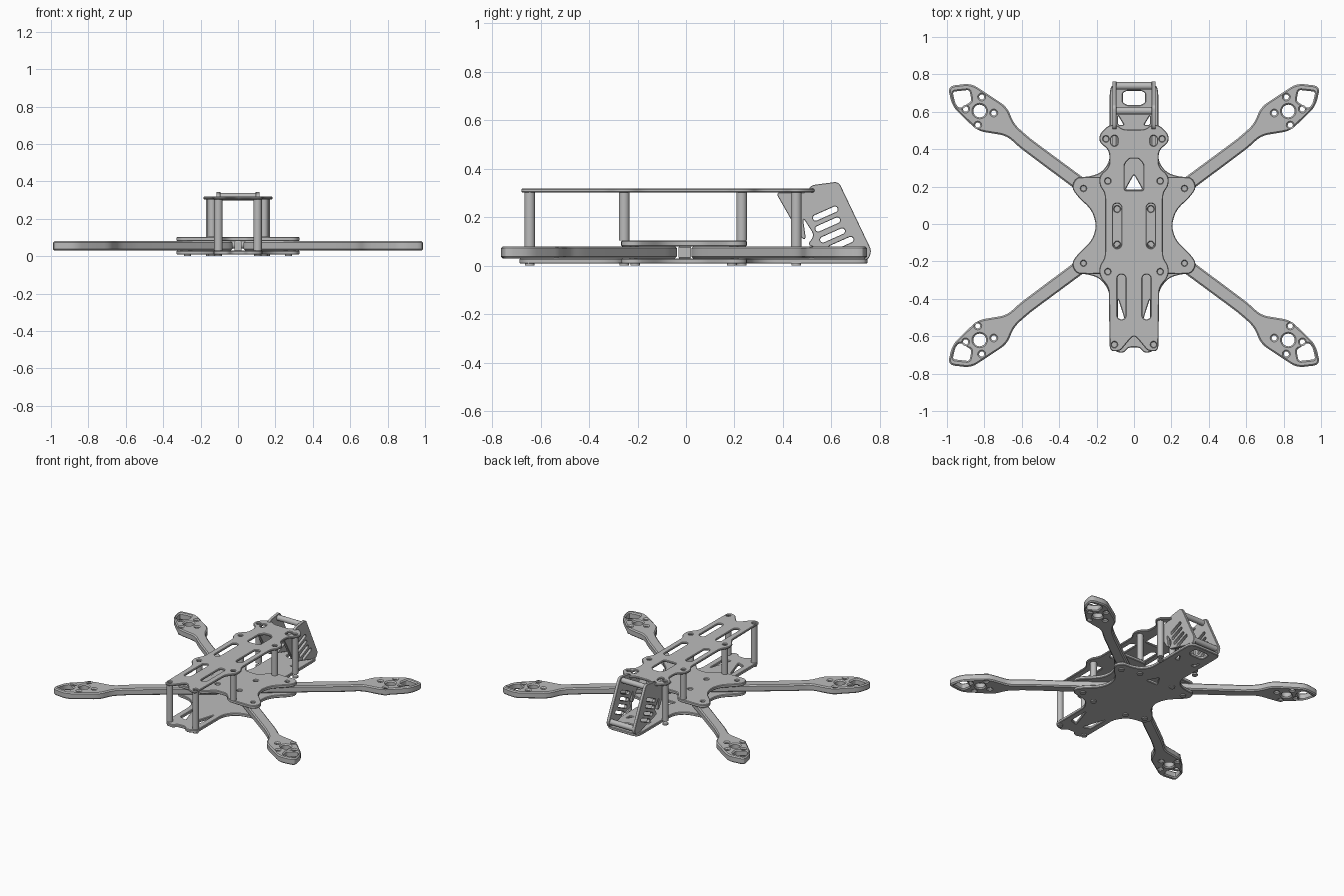
import bpy, bmesh, math
from mathutils import Vector, Matrix

cube = bpy.data.objects.get("Cube")
if cube:
    bpy.data.objects.remove(cube)

GREY = (0.5, 0.5, 0.5, 1)
grey = bpy.data.materials.new("frame_grey")
grey.use_nodes = True
grey.diffuse_color = GREY
grey.node_tree.nodes["Principled BSDF"].inputs["Base Color"].default_value = GREY


def finish(bm, name):
    bmesh.ops.recalc_face_normals(bm, faces=bm.faces[:])
    mesh = bpy.data.meshes.new(name)
    bm.to_mesh(mesh)
    bm.free()
    mesh.materials.append(grey)
    obj = bpy.data.objects.new(name, mesh)
    bpy.context.collection.objects.link(obj)
    bpy.ops.object.select_all(action='DESELECT')
    obj.select_set(True)
    bpy.context.view_layer.objects.active = obj
    bpy.ops.object.shade_smooth_by_angle(angle=math.radians(30))
    return obj


def rounded(points, radius, steps=4):
    """Replace each polygon corner by a small curve."""
    pts = [Vector(p) for p in points]
    out = []
    for i, p in enumerate(pts):
        a, b = pts[i - 1] - p, pts[(i + 1) % len(pts)] - p
        start = p + a.normalized() * min(radius, a.length * 0.45)
        end = p + b.normalized() * min(radius, b.length * 0.45)
        for k in range(steps + 1):
            t = k / steps
            out.append(start * (1 - t) ** 2 + p * 2 * t * (1 - t) + end * t * t)
    return out


def circle(x, y, r, n=20):
    return [Vector((x + r * math.cos(i * math.tau / n), y + r * math.sin(i * math.tau / n)))
            for i in range(n)]


def slot(x, y, width, length, angle=math.pi / 2):
    """Rounded slot centred on a point, long side along the angle."""
    r, half = width / 2, length / 2 - width / 2
    out = []
    for i in range(16):
        a = (i + 0.5) * math.tau / 16
        px = r * math.cos(a) + math.copysign(half, math.cos(a))
        py = r * math.sin(a)
        out.append(Vector((x + px * math.cos(angle) - py * math.sin(angle),
                           y + px * math.sin(angle) + py * math.cos(angle))))
    return out


def both(points):
    """A hole and its left-right mirror image."""
    return [points, [Vector((-p[0], p[1])) for p in points]]


def mirrored(half):
    """Close a half outline across the centre line."""
    return list(half) + [(-x, y) for x, y in reversed(half) if abs(x) > 1e-5]


def plate(name, outline, holes, z0, z1, bevel=0.004, matrix=None):
    """Flat plate with through holes and chamfered edges."""
    bm = bmesh.new()
    caps = {0: [], 3: []}
    for index, loop in enumerate([outline] + holes):
        loop = [Vector(p) for p in loop]
        n = len(loop)
        area = sum(loop[i - 1].cross(loop[i]) for i in range(n))
        if (area > 0) != (index == 0):
            loop.reverse()
        inset = []
        for i in range(n):
            d = (loop[(i + 1) % n] - loop[i - 1]).normalized()
            inset.append(loop[i] + Vector((-d.y, d.x)) * bevel)
        layers = [(inset, z0), (loop, z0 + bevel), (loop, z1 - bevel), (inset, z1)]
        rings = [[bm.verts.new((p.x, p.y, z)) for p in pts] for pts, z in layers]
        for low, high in zip(rings, rings[1:]):
            for i in range(n):
                bm.faces.new((low[i - 1], low[i], high[i], high[i - 1]))
        for k in caps:
            caps[k] += [bm.edges.get((rings[k][i - 1], rings[k][i])) for i in range(n)]
    for edges in caps.values():
        bmesh.ops.triangle_fill(bm, edges=edges, use_beauty=True)
    if matrix:
        bm.transform(matrix)
    return finish(bm, name)


def rod(name, start, end, r, n=20):
    start, end = Vector(start), Vector(end)
    d = end - start
    bm = bmesh.new()
    m = Matrix.Translation((start + end) / 2) @ d.to_track_quat('Z', 'Y').to_matrix().to_4x4()
    bmesh.ops.create_cone(bm, cap_ends=True, segments=n, radius1=r, radius2=r,
                          depth=d.length, matrix=m)
    return finish(bm, name)


# Four arms with motor mounts
arm = [(0.03, 0.03), (0.07, 0.03), (0.13, 0.055), (0.315, 0.195), (0.61, 0.415),
       (0.68, 0.48), (0.835, 0.505), (0.97, 0.635), (0.997, 0.745), (0.87, 0.76),
       (0.68, 0.635), (0.64, 0.54), (0.555, 0.465), (0.25, 0.24), (0.07, 0.11), (0.03, 0.07)]
window = [(0.97, 0.715), (0.88, 0.725), (0.868, 0.665), (0.93, 0.625), (0.955, 0.65)]
arm_holes = [rounded(window, 0.015), circle(0.825, 0.612, 0.034)]
for k in range(4):
    a = math.radians(8 + 90 * k)
    arm_holes.append(circle(0.825 + 0.076 * math.cos(a), 0.612 + 0.076 * math.sin(a), 0.014, 12))
for sx, side in ((1, "left"), (-1, "right")):
    for sy, end in ((1, "rear"), (-1, "front")):
        flip = lambda pts: [(sx * p[0], sy * p[1] - 0.008) for p in pts]
        plate(f"arm_{end}_{side}", flip(rounded(arm, 0.04)), [flip(h) for h in arm_holes],
              0.03, 0.08, 0.008)
plate("centre_key", [(0.02, -0.03), (0.02, 0.02), (-0.02, 0.02), (-0.02, -0.03)], [], 0.03, 0.08)

# Shared arm clamp edge, front to back
clamp = [(0.25, -0.268), (0.31, -0.265), (0.335, -0.21), (0.30, -0.16), (0.225, -0.09),
         (0.2, -0.01), (0.225, 0.075), (0.30, 0.145), (0.335, 0.195), (0.31, 0.25), (0.25, 0.252)]
clamp_holes = []
for y in (0.19, -0.21):
    clamp_holes += both(circle(0.27, y, 0.014, 12))

# Bottom plate
bottom = ([(0, -0.66), (0.03, -0.66), (0.055, -0.69), (0.09, -0.685), (0.13, -0.66), (0.13, -0.36),
           (0.18, -0.29)] + clamp +
          [(0.18, 0.27), (0.13, 0.33), (0.13, 0.72), (0.11, 0.75), (0, 0.75)])
bottom_holes = clamp_holes + [
    rounded([(-0.045, 0.185), (0.045, 0.185), (0, 0.265)], 0.01),
    rounded([(-0.06, 0.65), (-0.035, 0.635), (0.035, 0.635), (0.06, 0.65),
             (0.06, 0.7), (0.04, 0.712), (-0.04, 0.712), (-0.06, 0.7)], 0.01)]
bottom_holes += both(rounded([(0.085, -0.40), (0.085, -0.55), (0.03, -0.57)], 0.012))
bottom_holes += both(rounded([(0.085, 0.58), (0.085, 0.53), (0.055, 0.53)], 0.008))
plate("bottom_plate", rounded(mirrored(bottom), 0.04), bottom_holes, 0.008, 0.03)

# Middle plate over the arms
middle = ([(0, -0.2), (0.05, -0.2), (0.1, -0.265)] + clamp +
          [(0.1, 0.252), (0.06, 0.17), (0, 0.17)])
middle_holes = clamp_holes + both(circle(0.09, 0.08, 0.016)) + both(circle(0.09, -0.11, 0.016))
plate("middle_plate", rounded(mirrored(middle), 0.04), middle_holes, 0.08, 0.103)

# Standoff columns: x, y, foot height
posts = [("front", 0.105, -0.645, 0.03), ("mid_front", 0.14, -0.255, 0.103),
         ("mid_rear", 0.14, 0.23, 0.103), ("rear", 0.15, 0.455, 0.03)]

# Top plate
top = [(0, -0.59), (0.05, -0.65), (0.075, -0.68), (0.13, -0.68), (0.135, -0.34), (0.185, -0.28),
       (0.185, -0.225), (0.155, -0.18), (0.155, 0.165), (0.185, 0.205), (0.185, 0.26),
       (0.132, 0.305), (0.132, 0.395), (0.185, 0.435), (0.185, 0.48), (0.135, 0.53),
       (0.09, 0.53), (0.06, 0.505), (0, 0.505)]
top_holes = [rounded([(-0.05, 0.18), (0.05, 0.18), (0.05, 0.32), (0.025, 0.35),
                      (-0.025, 0.35), (-0.05, 0.32)], 0.012)]
for x, y, w, l in ((0.09, -0.01, 0.045, 0.24), (0.067, -0.39, 0.045, 0.24), (0.105, 0.445, 0.035, 0.055)):
    top_holes += both(slot(x, y, w, l))
for _, x, y, _ in posts:
    top_holes += both(circle(x, y, 0.015, 14))
plate("top_plate", rounded(mirrored(top), 0.03), top_holes, 0.303, 0.318)

for sx, side in ((1, "left"), (-1, "right")):
    for label, x, y, foot in posts:
        rod(f"standoff_{label}_{side}", (sx * x, y, foot), (sx * x, y, 0.304), 0.022)
        rod(f"bolt_head_{label}_{side}", (sx * x, y, 0), (sx * x, y, 0.01), 0.02)
    for y in (0.19, -0.21):
        rod(f"clamp_bolt_{side}", (sx * 0.27, y, 0), (sx * 0.27, y, 0.01), 0.02)

# Rear bracket: two slotted side panels joined by cross bars
panel = [(0.37, 0.302), (0.5, 0.302), (0.515, 0.332), (0.63, 0.347), (0.767, 0.06), (0.75, 0.02),
         (0.7, 0.03), (0.5, 0.085), (0.53, 0.125), (0.482, 0.2), (0.495, 0.11), (0.48, 0.11)]
vents = [slot(x, z, 0.024, 0.11, math.radians(24))
         for x, z in ((0.575, 0.215), (0.585, 0.17), (0.605, 0.125), (0.64, 0.09))]
upright = Matrix(((0, 0, 1, 0), (1, 0, 0, 0), (0, 1, 0, 0), (0, 0, 0, 1)))
for x, side in ((0.105, "left"), (-0.105, "right")):
    plate(f"rear_panel_{side}", rounded(panel, 0.02), vents, x - 0.011, x + 0.011, 0.002, upright)
for name, y, z in (("upper", 0.605, 0.318), ("lower", 0.738, 0.06)):
    rod(f"cross_bar_{name}", (-0.1, y, z), (0.1, y, z), 0.02)
